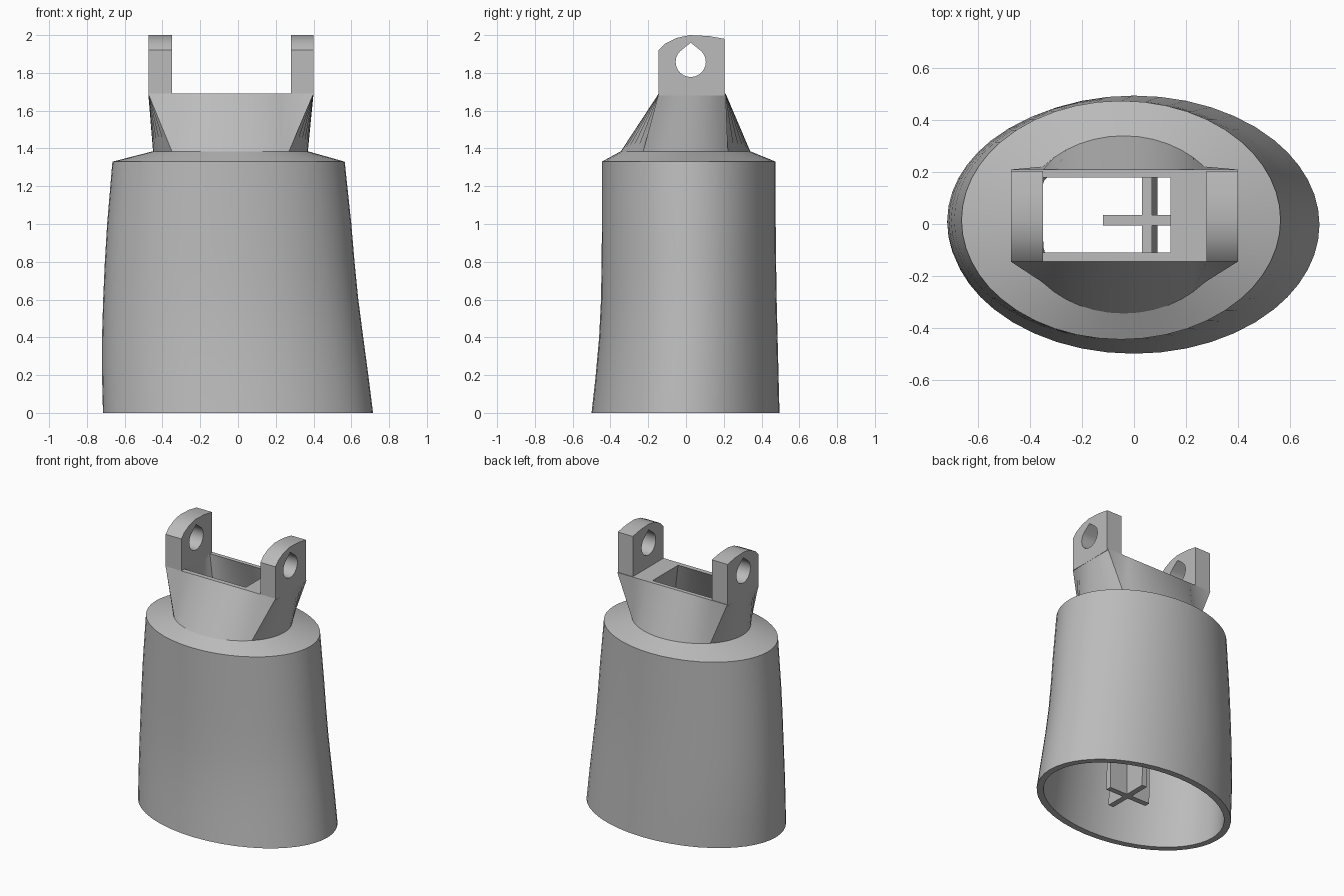
import bpy, bmesh
from math import acos, pi, cos, sin, radians

cube = bpy.data.objects.get("Cube")
if cube:
    bpy.data.objects.remove(cube)

grey = bpy.data.materials.new("plain_grey")
grey.use_nodes = True
colour = (0.5, 0.5, 0.5, 1)
grey.diffuse_color = colour
grey.node_tree.nodes["Principled BSDF"].inputs["Base Color"].default_value = colour


def finish(bm, name, angle=25):
    bmesh.ops.remove_doubles(bm, verts=bm.verts, dist=0.0005)
    bmesh.ops.recalc_face_normals(bm, faces=bm.faces)
    mesh = bpy.data.meshes.new(name)
    bm.to_mesh(mesh)
    bm.free()
    obj = bpy.data.objects.new(name, mesh)
    bpy.context.collection.objects.link(obj)
    mesh.materials.append(grey)
    bpy.ops.object.select_all(action='DESELECT')
    obj.select_set(True)
    bpy.context.view_layer.objects.active = obj
    bpy.ops.object.shade_smooth_by_angle(angle=radians(angle))
    return obj


# Four arcs per ring: left side, back, right side, front
STEPS = 12
CORNER = acos(0.31 / 0.41)
limits = [-CORNER, CORNER, pi - CORNER, pi + CORNER, 2 * pi - CORNER]


def samples():
    for arc in range(4):
        for i in range(STEPS + 1):
            yield arc, i / STEPS


def ellipse(z, x0, x1, y0, y1, inset=0):
    ring = []
    for arc, t in samples():
        a = limits[arc] + (limits[arc + 1] - limits[arc]) * t
        ring.append(((x0 + x1) / 2 + ((x1 - x0) / 2 - inset) * cos(a),
                     (y0 + y1) / 2 + ((y1 - y0) / 2 - inset) * sin(a), z))
    return ring


def rectangle(z, x0, x1, y0, y1, mid0, mid1):
    """Sides run corner to corner; front and back run between mid0 and mid1."""
    ends = [((x1, y0), (x1, y1)), ((mid1, y1), (mid0, y1)),
            ((x0, y1), (x0, y0)), ((mid0, y0), (mid1, y0))]
    ring = []
    for arc, t in samples():
        (ax, ay), (bx, by) = ends[arc]
        ring.append((ax + (bx - ax) * t, ay + (by - ay) * t, z))
    return ring


# Hollow leaning body, shoulder and neck as one closed loft
body = [(0, -.715, .715, -.5, .495), (.2, -.72, .69, -.478, .49),
        (.4, -.72, .663, -.46, .485), (.6, -.714, .637, -.45, .48),
        (.8, -.705, .617, -.447, .477), (1, -.693, .6, -.445, .475),
        (1.33, -.665, .565, -.445, .475)]
rings = [ellipse(*b) for b in body]
rings.append(ellipse(1.385, -.45, .37, -.345, .34))
rings.append(rectangle(1.69, -.475, .4, -.145, .21, -.35, .28))
rings.append(rectangle(1.69, -.35, .14, -.11, .18, -.35, .14))
rings.append(ellipse(1.34, -.45, .37, -.345, .34, inset=.04))
rings.append(ellipse(1.29, *body[-1][1:], inset=.045))
rings += [ellipse(*b, inset=.045) for b in reversed(body[:-1])]

bm = bmesh.new()
loops = [[bm.verts.new(p) for p in r] for r in rings]
for a, b in zip(loops, loops[1:] + loops[:1]):
    for i in range(len(a)):
        j = (i + 1) % len(a)
        bm.faces.new((a[i], a[j], b[j], b[i]))
finish(bm, "hollow_body")


# Pierced lugs with rounded front corner and teardrop hole
outline = [(-.145, 1.68), (.205, 1.68), (.205, 1.98), (.12, 1.995), (.02, 2),
           (-.05, 1.985), (-.11, 1.955), (-.145, 1.92)]
hole = [(.025 + .08 * cos(radians(a)), 1.858 + .08 * sin(radians(a)))
        for a in range(135, 406, 15)] + [(.025, 1.96)]


def lug(name, x0, x1):
    bm = bmesh.new()
    edges = []
    for loop in (outline, hole):
        vs = [bm.verts.new((x0, y, z)) for y, z in loop]
        edges += [bm.edges.new((v, w)) for v, w in zip(vs, vs[1:] + vs[:1])]
    bmesh.ops.triangle_fill(bm, edges=edges, use_beauty=True)
    out = bmesh.ops.extrude_face_region(bm, geom=bm.faces[:], use_keep_orig=True)
    moved = [g for g in out["geom"] if isinstance(g, bmesh.types.BMVert)]
    bmesh.ops.translate(bm, verts=moved, vec=(x1 - x0, 0, 0))
    finish(bm, name)


lug("right_lug", -.475, -.35)
lug("left_lug", .28, .4)


# Inner cross-shaped stem, leaning slightly
def plate(name, x0, x1, y0, y1, z0=.03, z1=1.5, lean=-.02):
    bm = bmesh.new()
    bmesh.ops.create_cube(bm, size=1)
    for v in bm.verts:
        x, y, z = v.co
        v.co = (x0 + (x1 - x0) * (x + .5) + (lean if z > 0 else 0),
                y0 + (y1 - y0) * (y + .5), z0 + (z1 - z0) * (z + .5))
    finish(bm, name)


plate("stem_cross_plate", -.1, .23, -.005, .035)
plate("stem_depth_plate", .05, .09, -.15, .19)
